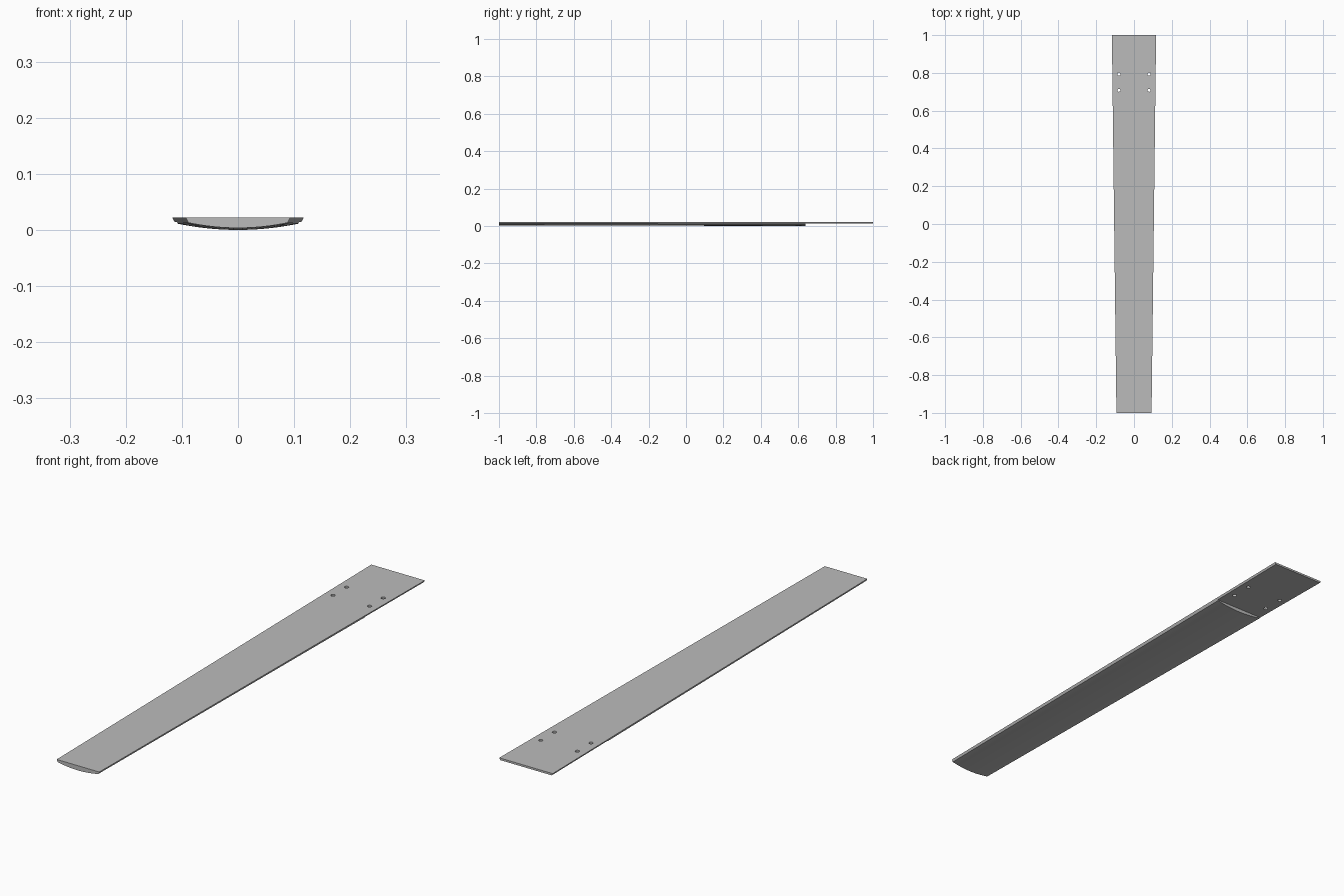
import bpy
import bmesh

cube = bpy.data.objects.get("Cube")
if cube:
    bpy.data.objects.remove(cube, do_unlink=True)

TOP = 0.022          # height of the flat upper face
STEP_Y = 0.64        # where the thin mounting tongue begins
TONGUE_Z = 0.014     # underside of the tongue

grey = bpy.data.materials.new("plain grey")
grey.use_nodes = True
colour = (0.5, 0.5, 0.5, 1)
grey.diffuse_color = colour
grey.node_tree.nodes["Principled BSDF"].inputs["Base Color"].default_value = colour


def new_object(name, bm):
    bmesh.ops.recalc_face_normals(bm, faces=bm.faces)
    mesh = bpy.data.meshes.new(name)
    bm.to_mesh(mesh)
    bm.free()
    obj = bpy.data.objects.new(name, mesh)
    bpy.context.collection.objects.link(obj)
    return obj


def section(bm, y, half_width, depth):
    """Flat top, slanted edges and a shallow bowed underside."""
    edge, count = 0.95, 24
    profile = [(-1, 0)]
    for i in range(count + 1):
        t = 2 * i / count - 1
        profile.append((edge * t, 1 - 0.5 * t * t))
    profile.append((1, 0))
    return [bm.verts.new((x * half_width, y, TOP - d * depth)) for x, d in profile]


def cut(target, cutter):
    cutter.hide_render = True
    mod = target.modifiers.new("cut", "BOOLEAN")
    mod.operation = "DIFFERENCE"
    mod.solver = "EXACT"
    mod.object = cutter
    bpy.context.view_layer.objects.active = target
    bpy.ops.object.modifier_apply(modifier=mod.name)
    bpy.data.objects.remove(cutter, do_unlink=True)


# Tapered blade, lofted from the narrow tip to the wide root
bm = bmesh.new()
tip = section(bm, -1, 0.093, 0.0185)
root = section(bm, 1, 0.117, 0.0228)
for i in range(len(tip)):
    j = (i + 1) % len(tip)
    bm.faces.new((tip[i], tip[j], root[j], root[i]))
bm.faces.new(tip)
bm.faces.new(root)
blade = new_object("tapered_blade", bm)
blade.data.materials.append(grey)

# Step under the root that leaves the thin tongue
bm = bmesh.new()
bmesh.ops.create_cube(bm, size=1)
for v in bm.verts:
    v.co.x *= 0.5
    v.co.y = STEP_Y if v.co.y < 0 else 1.1
    v.co.z = -0.1 if v.co.z < 0 else TONGUE_Z
cut(blade, new_object("step_cutter", bm))

# Four mounting holes through the tongue
for x in (-0.08, 0.08):
    for y in (0.708, 0.793):
        bm = bmesh.new()
        bmesh.ops.create_cone(bm, cap_ends=True, segments=24,
                              radius1=0.008, radius2=0.008, depth=0.1)
        bmesh.ops.translate(bm, verts=bm.verts, vec=(x, y, TOP))
        cut(blade, new_object("hole_cutter", bm))

# Smooth underside with sharp edges kept
bpy.ops.object.select_all(action="DESELECT")
blade.select_set(True)
bpy.context.view_layer.objects.active = blade
bpy.ops.object.shade_smooth_by_angle(angle=0.35)
